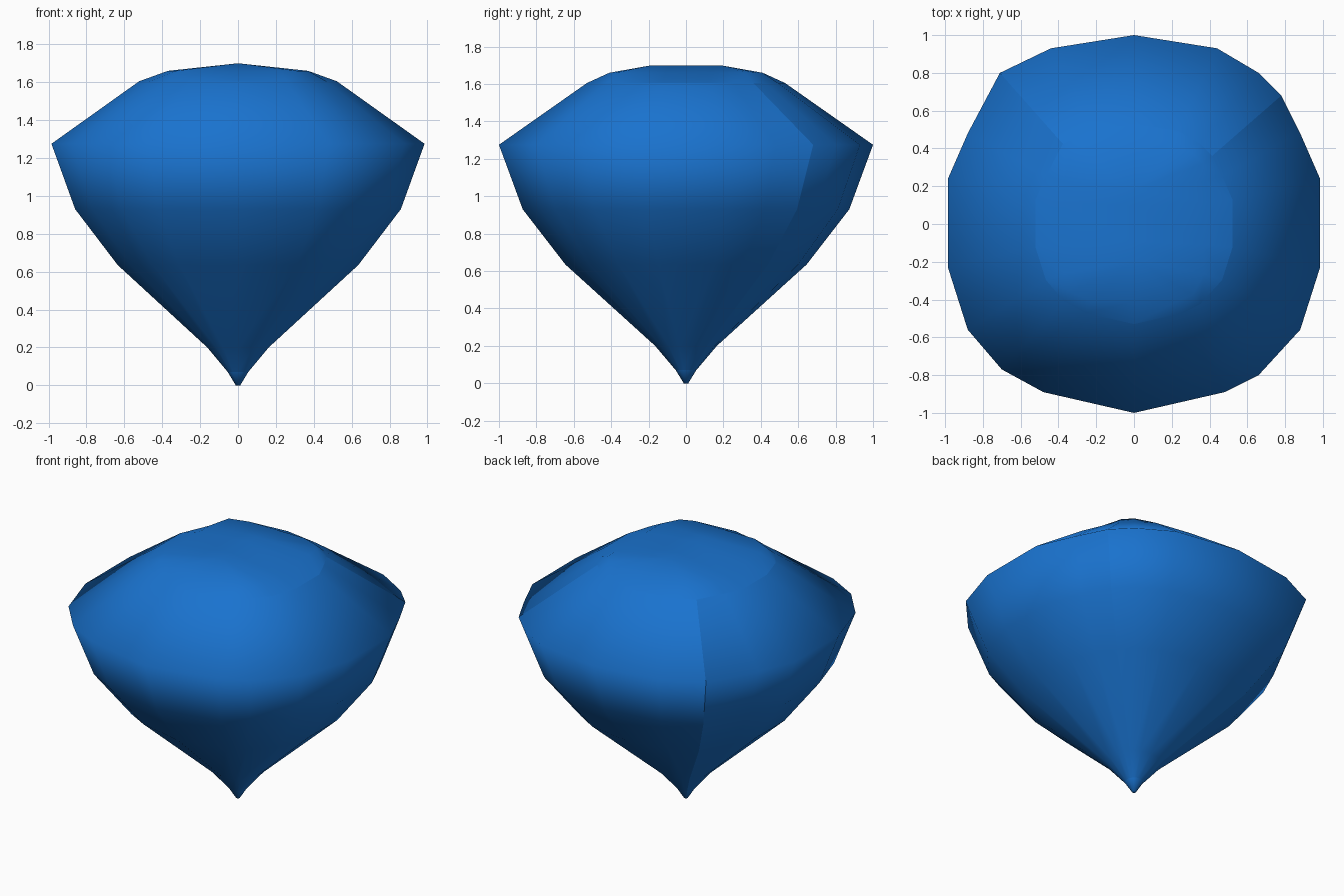
import bpy, bmesh

if "Cube" in bpy.data.objects:
    bpy.data.objects.remove(bpy.data.objects["Cube"])

# Girdle outline seen from above, counter-clockwise from the back
outline = [(0, 1), (-.44, .93), (-.71, .80), (-.88, .48), (-.985, .24),
           (-.985, -.23), (-.88, -.56), (-.70, -.77), (-.48, -.89), (0, -1),
           (.48, -.89), (.66, -.80), (.88, -.56), (.985, -.23),
           (.985, .24), (.88, .48), (.78, .68), (.66, .80), (.44, .93)]
n = len(outline)

# Profile: (scale, height, x limit, y limit); the last two rows form the ridged cap
profile = [(.012, 0, 1, 1), (.055, .07, 1, 1), (.165, .20, 1, 1),
           (.645, .635, 1, 1), (.873, .93, 1, 1), (1, 1.275, 1, 1),
           (.53, 1.605, 1, 1), (.47, 1.66, .37, .41), (.40, 1.70, 0, .185)]


def clamp(v, limit):
    return max(-limit, min(limit, v))


bm = bmesh.new()
rings = [[bm.verts.new((clamp(x * s, lx), clamp(y * s, ly), z)) for x, y in outline]
         for s, z, lx, ly in profile]

# Skin the rings and close the tip
bm.faces.new(rings[0][::-1])
for low, high in zip(rings, rings[1:]):
    for i in range(n):
        j = (i + 1) % n
        bm.faces.new((low[i], low[j], high[j], high[i]))

# Sharp table edge, tip edge and the two back corner creases
for ring in (rings[1], rings[6]):
    for i in range(n):
        bm.edges.get((ring[i], ring[(i + 1) % n])).smooth = False
for column in (2, 16):
    for low, high in zip(rings[:6], rings[1:7]):
        bm.edges.get((low[column], high[column])).smooth = False

# Collapse the top ring into a ridge line
bmesh.ops.remove_doubles(bm, verts=rings[-1], dist=.0005)
bmesh.ops.dissolve_degenerate(bm, dist=.0005, edges=bm.edges[:])
for f in bm.faces:
    f.smooth = True
bmesh.ops.recalc_face_normals(bm, faces=bm.faces[:])

mesh = bpy.data.meshes.new("gemstone")
bm.to_mesh(mesh)
bm.free()
gem = bpy.data.objects.new("gemstone", mesh)
bpy.context.collection.objects.link(gem)

mat = bpy.data.materials.new("blue_gem")
mat.diffuse_color = (.01, .17, .62, 1)
mat.use_nodes = True
mat.node_tree.nodes["Principled BSDF"].inputs["Base Color"].default_value = mat.diffuse_color
mesh.materials.append(mat)
